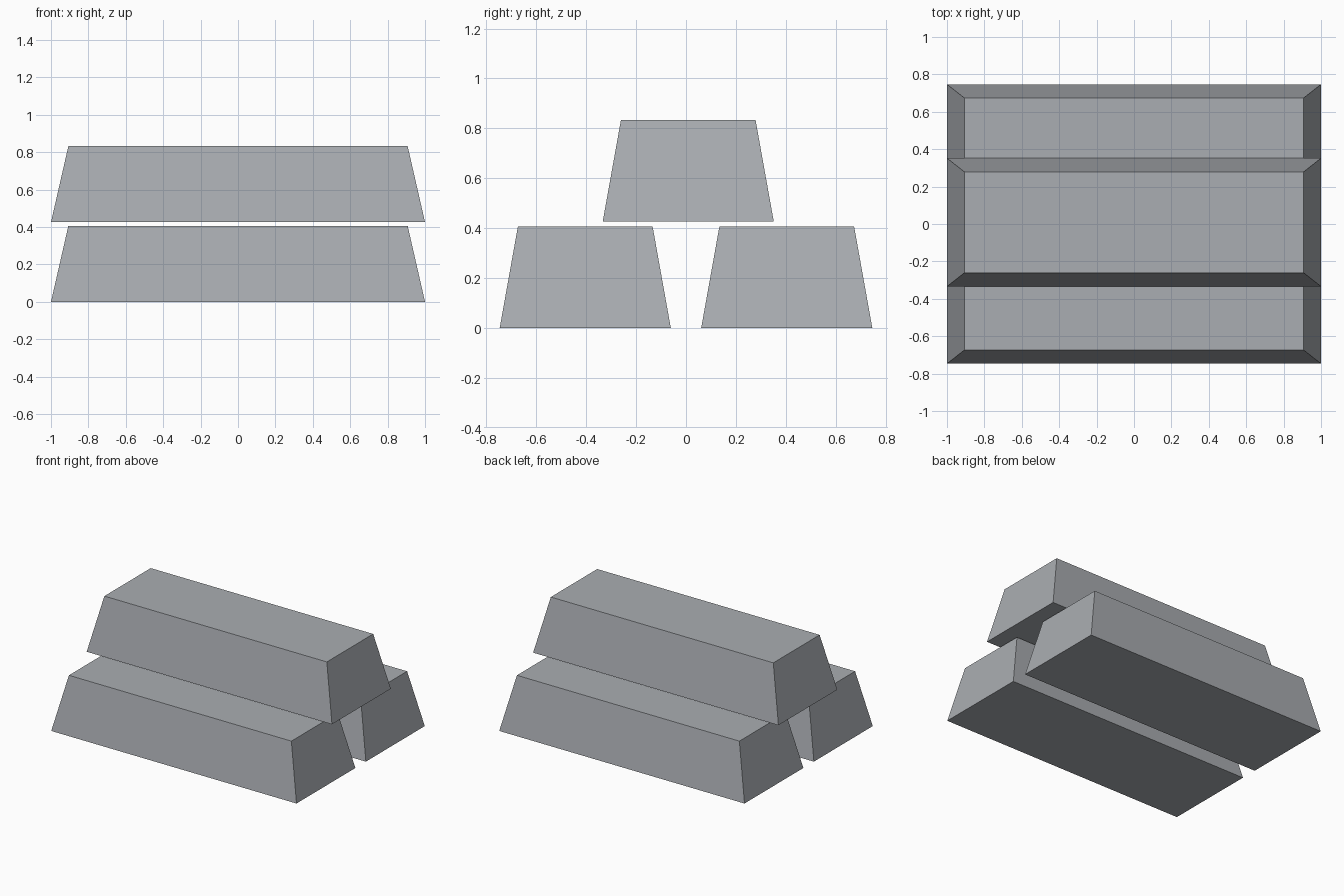
import bpy
import bmesh
from mathutils import Matrix

if "Cube" in bpy.data.objects:
    bpy.data.objects.remove(bpy.data.objects["Cube"])

LENGTH, WIDTH, HEIGHT = 2.0, 0.686, 0.407
TOP_LENGTH, TOP_WIDTH = 1.814, 0.54

metal = bpy.data.materials.new("grey_metal")
metal.diffuse_color = (0.40, 0.42, 0.445, 1.0)
metal.use_nodes = True
metal.node_tree.nodes["Principled BSDF"].inputs["Base Color"].default_value = metal.diffuse_color


def ingot(name, y, z):
    """Tapered bar resting on height z."""
    bm = bmesh.new()
    bmesh.ops.create_cube(bm, size=1.0, matrix=Matrix.Translation((0, 0, 0.5)))
    for v in bm.verts:
        top = v.co.z > 0.5
        v.co.x *= TOP_LENGTH if top else LENGTH
        v.co.y *= TOP_WIDTH if top else WIDTH
        v.co.z *= HEIGHT
    mesh = bpy.data.meshes.new(name)
    bm.to_mesh(mesh)
    bm.free()
    mesh.materials.append(metal)
    obj = bpy.data.objects.new(name, mesh)
    obj.location = (0, y, z)
    bpy.context.collection.objects.link(obj)


# Two bars on the ground, one stacked across the gap
ingot("front_ingot", -0.404, 0.0)
ingot("back_ingot", 0.404, 0.0)
ingot("upper_ingot", 0.009, 0.426)
